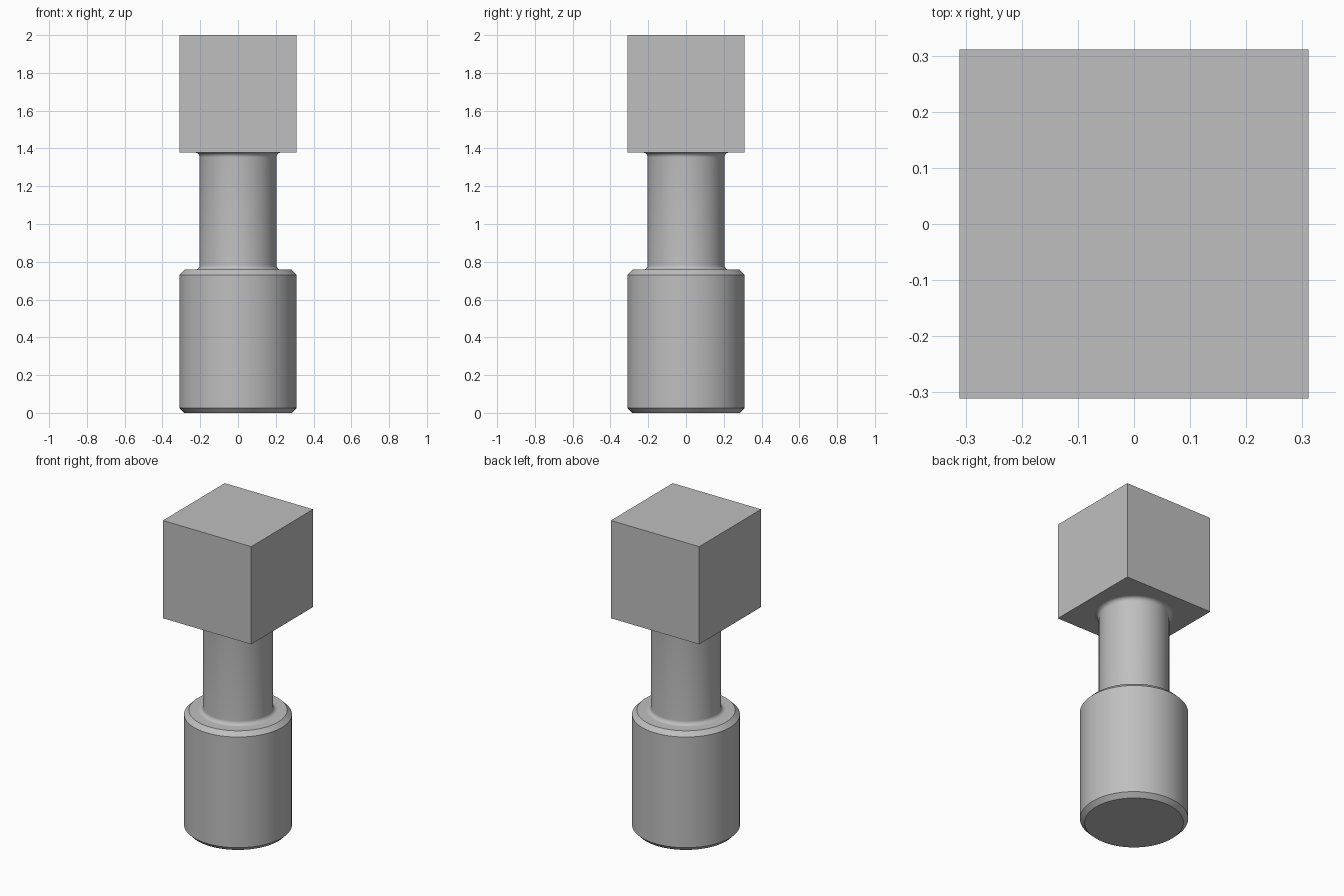
import bpy, bmesh
from math import cos, sin, pi

cube = bpy.data.objects.get("Cube")
if cube:
    bpy.data.objects.remove(cube, do_unlink=True)

HALF = 0.311        # half width of the head and radius of the base
NECK = 0.203        # neck radius
BASE_TOP = 0.758
HEAD_BOTTOM = 1.378
CHAMFER = 0.027
FILLET = 0.025
SIDES = 96

# Plain grey material
grey = bpy.data.materials.new("plain grey")
grey.use_nodes = True
colour = (0.52, 0.52, 0.52, 1)
grey.diffuse_color = colour
grey.node_tree.nodes["Principled BSDF"].inputs["Base Color"].default_value = colour


def finish(name, bm):
    bmesh.ops.recalc_face_normals(bm, faces=bm.faces)
    mesh = bpy.data.meshes.new(name)
    bm.to_mesh(mesh)
    bm.free()
    mesh.materials.append(grey)
    obj = bpy.data.objects.new(name, mesh)
    bpy.context.collection.objects.link(obj)
    return obj


def lathe(name, profile):
    """Revolve (radius, height) points about z, with smooth curved faces."""
    bm = bmesh.new()
    verts = [bm.verts.new((r, 0, z)) for r, z in profile]
    edges = [bm.edges.new(pair) for pair in zip(verts, verts[1:])]
    bmesh.ops.spin(bm, geom=verts + edges, cent=(0, 0, 0), axis=(0, 0, 1),
                   angle=2 * pi, steps=SIDES)
    bmesh.ops.remove_doubles(bm, verts=bm.verts, dist=0.0001)
    obj = finish(name, bm)
    bpy.ops.object.select_all(action='DESELECT')
    obj.select_set(True)
    bpy.context.view_layer.objects.active = obj
    bpy.ops.object.shade_smooth_by_angle(angle=pi / 6)
    return obj


def fillet(z, direction):
    """Concave quarter arc from a flat at height z into the neck."""
    return [(NECK + FILLET * (1 - sin(a)), z + direction * FILLET * (1 - cos(a)))
            for a in (i * pi / 16 for i in range(9))]


# Chamfered base flowing through fillets into the neck, up to the head
shaft = lathe("base_and_neck", [
    (0, 0), (HALF - CHAMFER, 0), (HALF, CHAMFER),
    (HALF, BASE_TOP - CHAMFER), (HALF - CHAMFER, BASE_TOP),
    *fillet(BASE_TOP, 1),
    *reversed(fillet(HEAD_BOTTOM, -1)),
])

# Cubic head
bm = bmesh.new()
bmesh.ops.create_cube(bm, size=1)
bmesh.ops.scale(bm, vec=(2 * HALF, 2 * HALF, 2 - HEAD_BOTTOM), verts=bm.verts)
bmesh.ops.translate(bm, vec=(0, 0, (2 + HEAD_BOTTOM) / 2), verts=bm.verts)
finish("cubic_head", bm)
